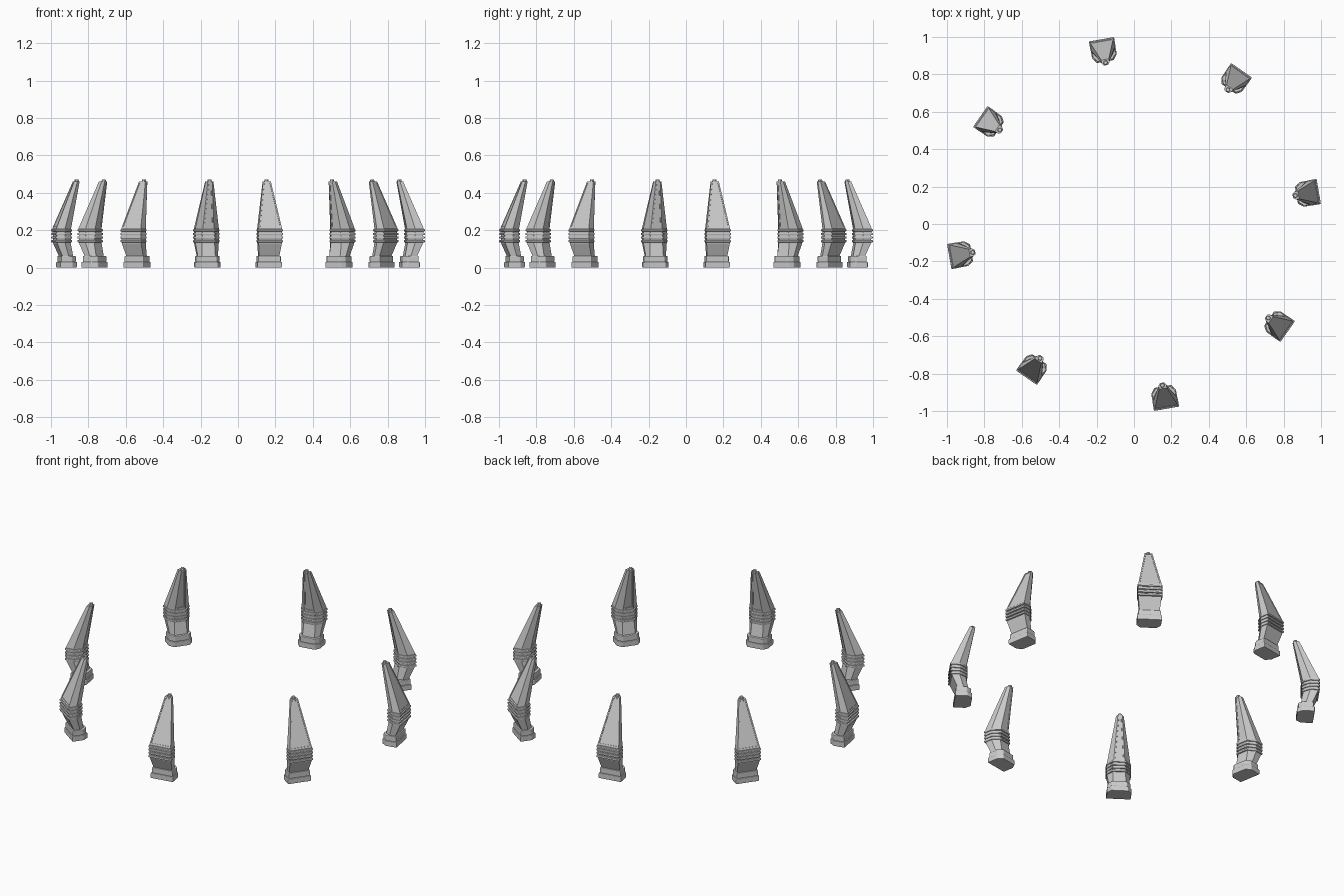
import bpy, bmesh
from math import radians
from mathutils import Matrix

if "Cube" in bpy.data.objects:
    bpy.data.objects.remove(bpy.data.objects["Cube"])

COUNT, START = 8, 10


def hexagon(r_in, r_out, w, wi, k=0.45):
    """Wide flat outer face, chamfered towards a narrow inner face."""
    m = r_in + (r_out - r_in) * k
    return [(r_out, -w), (r_out, w), (m, w), (r_in, wi), (r_in, -wi), (m, -w)]


def loft(sections):
    """Skin a stack of (z, outline) sections; returns bmesh and face bands."""
    bm = bmesh.new()
    rings = [[bm.verts.new((x, y, z)) for x, y in pts] for z, pts in sections]
    bands = []
    for a, b in zip(rings, rings[1:]):
        n = len(a)
        bands.append([bm.faces.new((a[i], a[(i + 1) % n], b[(i + 1) % n], b[i]))
                      for i in range(n)])
    bm.faces.new(rings[0][::-1])
    bm.faces.new(rings[-1])
    bmesh.ops.recalc_face_normals(bm, faces=bm.faces[:])
    return bm, bands


def place(bm, name, bevel=0.0):
    """Make one mesh and repeat it around the circle."""
    if bevel:
        bmesh.ops.bevel(bm, geom=bm.edges[:], offset=bevel, segments=2,
                        profile=0.5, affect='EDGES')
    me = bpy.data.meshes.new(name)
    bm.to_mesh(me)
    bm.free()
    for i in range(COUNT):
        ob = bpy.data.objects.new(f"{name}_{i + 1}", me)
        ob.matrix_world = Matrix.Rotation(radians(START + i * 360 / COUNT), 4, 'Z')
        bpy.context.collection.objects.link(ob)


# stepped foot
for name, z0, z1, d in (("foot_lower", 0.0, 0.031, 0.0), ("foot_upper", 0.029, 0.062, 0.005)):
    pts = hexagon(0.882 + d, 0.976 - d, 0.067 - d, 0.046 - d, 0.3)
    bm, _ = loft([(z0, pts), (z1, pts)])
    place(bm, name, 0.004)

# bent, tapering pylon body
bm, bands = loft([
    (0.055, hexagon(0.900, 0.960, 0.054, 0.036)),
    (0.130, hexagon(0.914, 0.993, 0.063, 0.034)),
    (0.212, hexagon(0.911, 0.996, 0.063, 0.030)),
    (0.460, hexagon(0.862, 0.893, 0.021, 0.012)),
])
# shallow panels on the outer and inner faces of the tall section
for f in (bands[2][0], bands[2][3]):
    bmesh.ops.inset_region(bm, faces=[f], thickness=0.007, use_even_offset=True)
    bmesh.ops.inset_region(bm, faces=[f], thickness=0.001, depth=-0.002)
place(bm, "pylon_body")

# ribbed collar
for i in range(4):
    z = 0.141 + i * 0.0195
    pts = hexagon(0.906, 1.003, 0.068, 0.037)
    bm, _ = loft([(z - 0.006, pts), (z + 0.006, pts)])
    place(bm, f"collar_rib_{i + 1}", 0.004)

# small tip cap
bm = bmesh.new()
bmesh.ops.create_cone(bm, cap_ends=True, segments=8, radius1=0.013, radius2=0.010,
                      depth=0.016, matrix=Matrix.Translation((0.876, 0, 0.464)))
place(bm, "tip_cap")
